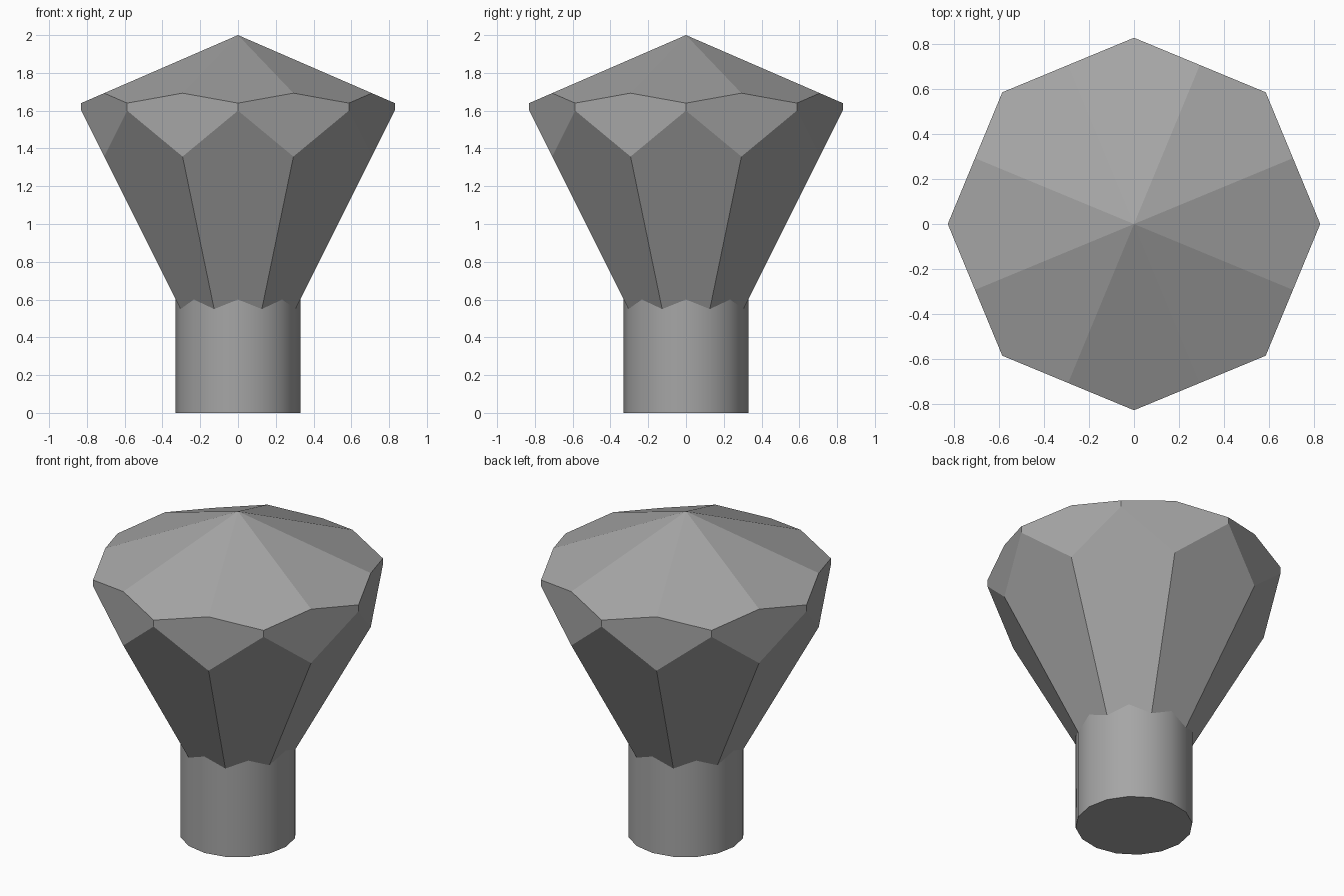
import bpy
import bmesh
from math import cos, pi, radians, sin

SIDES = 16  # eight corners alternating with eight mid-sides
CORNER = 0.83
MID = CORNER * cos(pi / 8)
STEM = 0.33

if "Cube" in bpy.data.objects:
    bpy.data.objects.remove(bpy.data.objects["Cube"], do_unlink=True)

grey = bpy.data.materials.new("plain_grey")
grey.use_nodes = True
grey.diffuse_color = (0.38, 0.38, 0.38, 1)
grey.node_tree.nodes["Principled BSDF"].inputs["Base Color"].default_value = grey.diffuse_color


def crown_z(x):
    """Height of a crown facet at distance x along its own direction."""
    return 2.0 - 0.36 * x / CORNER


def cone_z(x):
    """Height of a lower facet at distance x along its own direction."""
    return 0.6 + 2 * (x - STEM)


def ring(bm, r_corner, z_corner, r_mid, z_mid):
    verts = []
    for i in range(SIDES):
        r, z = (r_mid, z_mid) if i % 2 else (r_corner, z_corner)
        a = 2 * pi * i / SIDES
        verts.append(bm.verts.new((r * cos(a), r * sin(a), z)))
    return verts


def collar_ring(bm):
    """Scalloped line where the head meets the stem."""
    return ring(bm, STEM, cone_z(STEM), STEM, cone_z(STEM * cos(pi / 8)))


def finish(bm, name):
    mesh = bpy.data.meshes.new(name)
    bm.to_mesh(mesh)
    bm.free()
    mesh.materials.append(grey)
    obj = bpy.data.objects.new(name, mesh)
    bpy.context.collection.objects.link(obj)
    return obj


# Faceted head: crown, upright girdle facets and tapering lower facets
bm = bmesh.new()
inset = MID * cos(pi / 8)
apex = bm.verts.new((0, 0, 2))
top = ring(bm, CORNER, crown_z(CORNER), MID, crown_z(inset))
girdle = ring(bm, CORNER, cone_z(CORNER), MID, cone_z(inset))
collar = collar_ring(bm)
for i in range(0, SIDES, 2):
    prev, mid, nxt = i - 1, i + 1, (i + 2) % SIDES
    bm.faces.new((apex, top[prev], top[i], top[mid]))
    bm.faces.new((top[nxt], top[mid], top[i], girdle[i], girdle[mid], girdle[nxt]))
    bm.faces.new((girdle[mid], girdle[i], girdle[prev],
                  collar[prev], collar[i], collar[mid]))
finish(bm, "faceted_head")

# Round stem with a scalloped upper rim and a closed base
bm = bmesh.new()
rim = collar_ring(bm)
base = ring(bm, STEM, 0, STEM, 0)
for i in range(SIDES):
    j = (i + 1) % SIDES
    bm.faces.new((base[i], base[j], rim[j], rim[i]))
bm.faces.new(base[::-1])
stem = finish(bm, "stem")
bpy.ops.object.select_all(action="DESELECT")
stem.select_set(True)
bpy.context.view_layer.objects.active = stem
bpy.ops.object.shade_smooth_by_angle(angle=radians(30))
